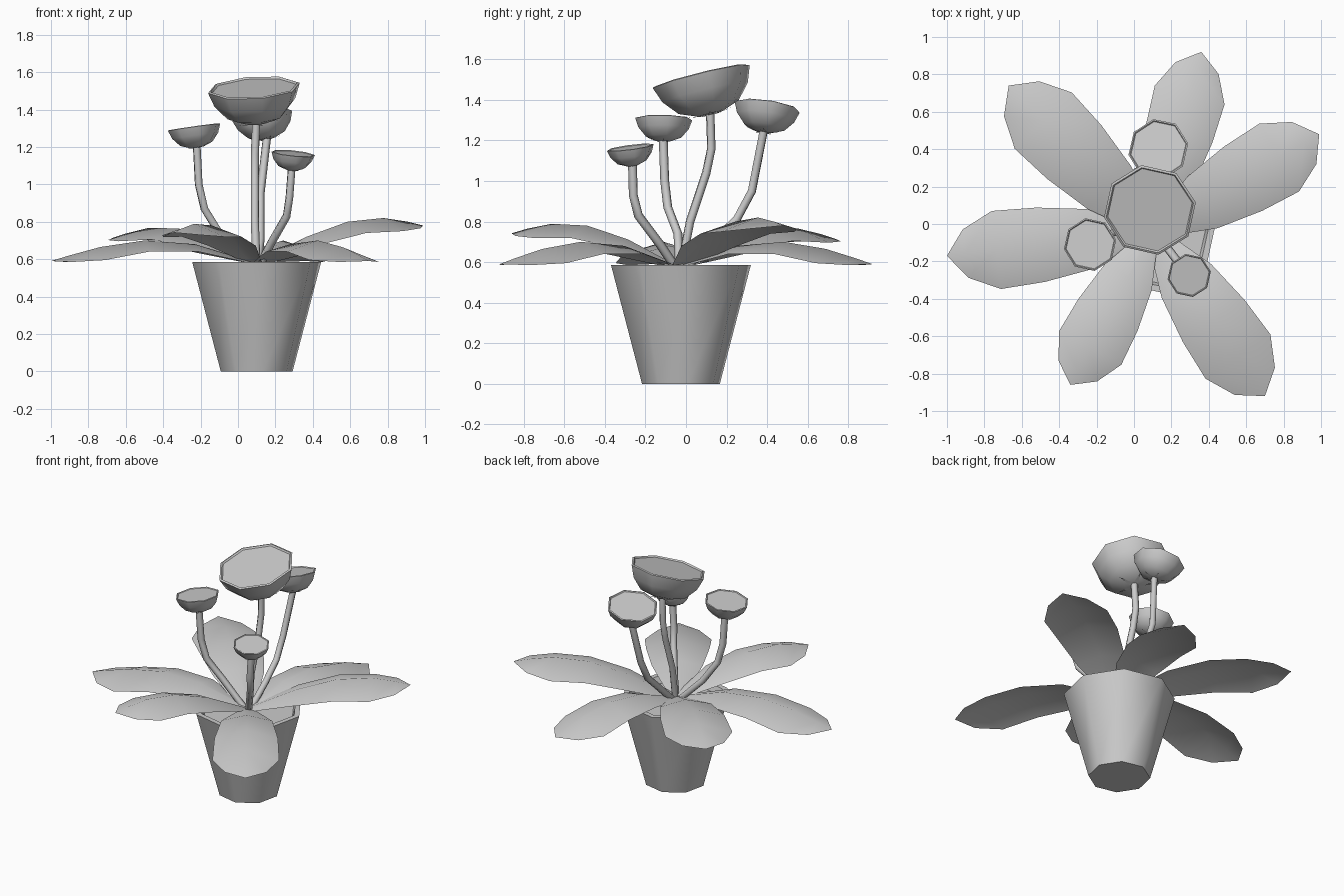
import bpy, math
from mathutils import Vector

if "Cube" in bpy.data.objects:
    bpy.data.objects.remove(bpy.data.objects["Cube"])

grey = bpy.data.materials.new("plain grey")
grey.use_nodes = True
COLOUR = (0.6, 0.6, 0.6, 1)
grey.diffuse_color = COLOUR
grey.node_tree.nodes["Principled BSDF"].inputs["Base Color"].default_value = COLOUR


def build(name, verts, faces, angle=50):
    mesh = bpy.data.meshes.new(name)
    mesh.from_pydata([tuple(v) for v in verts], [], faces)
    mesh.materials.append(grey)
    obj = bpy.data.objects.new(name, mesh)
    bpy.context.collection.objects.link(obj)
    bpy.ops.object.select_all(action='DESELECT')
    obj.select_set(True)
    bpy.context.view_layer.objects.active = obj
    bpy.ops.object.shade_smooth_by_angle(angle=math.radians(angle))
    return obj


def lathe(name, profile, centre, normal=(0, 0, 1), sides=8, turn=10):
    """Turn (radius, height) pairs about an axis and cap both ends."""
    spin = Vector((0, 0, 1)).rotation_difference(Vector(normal))
    verts, faces = [], []
    for r, h in profile:
        for i in range(sides):
            a = math.tau * i / sides + math.radians(turn)
            p = Vector((r * math.cos(a), r * math.sin(a), h))
            verts.append(spin @ p + Vector(centre))
    for k in range(len(profile) - 1):
        for i in range(sides):
            j = (i + 1) % sides
            a, b = k * sides, (k + 1) * sides
            faces.append((a + i, a + j, b + j, b + i))
    faces.append(tuple(reversed(range(sides))))
    faces.append(tuple(range(len(verts) - sides, len(verts))))
    return build(name, verts, faces)


# Pot with a thin rim and soil floor
lathe("pot", [(.195, 0), (.35, .585), (.315, .585), (.3, .54)], (.1, -.025, 0))

# Leaves: arched sheets with drooping edges
# (fraction of length, half width, edge droop, low height, high height)
ROWS = [(0, .04, .01, .58, .58), (.3, .16, .04, .68, .72), (.545, .2, .06, .7, .8),
        (.76, .21, .07, .665, .82), (.91, .13, .035, .62, .8), (1, 0, 0, .59, .78)]
BASE = Vector((.1, -.04, 0))


def leaf(name, tip, width, lift):
    axis = Vector((*tip, 0)) - BASE
    side = Vector((-axis.y, axis.x, 0)).normalized()
    verts, faces = [], []
    for t, w, droop, low, high in ROWS[:-1]:
        mid = BASE + axis * t + Vector((0, 0, low + lift * (high - low)))
        edge = side * w * width
        drop = Vector((0, 0, droop))
        verts += [mid - edge - drop, mid, mid + edge - drop]
    last = ROWS[-1]
    verts.append(BASE + axis + Vector((0, 0, last[3] + lift * (last[4] - last[3]))))
    for k in range(len(ROWS) - 2):
        for c in range(2):
            a = 3 * k + c
            faces.append((a, a + 3, a + 4, a + 1)[::-1][::-1])
    end = len(verts) - 1
    faces += [(end - 3, end, end - 2), (end - 2, end, end - 1)]
    build(name, verts, faces)


leaf("back_leaf", (.36, .92), .92, 0)
leaf("left_leaf", (.99, .48), 1, 1)
leaf("front_left_leaf", (.7, -.92), 1, 0)
leaf("front_leaf", (-.34, -.86), .9, .8)
leaf("right_leaf", (-1, -.17), 1, 0)
leaf("back_right_leaf", (-.67, .74), 1.02, .65)


# Stems: bent tubes rising from the middle of the pot
def stem(name, points):
    curve = bpy.data.curves.new(name, 'CURVE')
    curve.dimensions = '3D'
    curve.bevel_depth = .022
    curve.bevel_resolution = 1
    line = curve.splines.new('POLY')
    line.points.add(len(points) - 1)
    for p, co in zip(line.points, points):
        p.co = (*co, 1)
    curve.materials.append(grey)
    obj = bpy.data.objects.new(name, curve)
    bpy.context.collection.objects.link(obj)


# Flower heads: faceted bowls on a ring of small sepals
def flower(name, centre, radius, normal, path):
    n = Vector(normal).normalized()
    r = radius
    lathe(name + "_head", [(.25 * r, -.76 * r), (.62 * r, -.62 * r), (.88 * r, -.32 * r),
                           (r, 0), (.95 * r, .02 * r), (.92 * r, -.02 * r)], centre, n)
    base = Vector(centre) - n * .78 * r
    spin = Vector((0, 0, 1)).rotation_difference(n)
    verts, faces = [], []
    for i in range(5):
        a = math.tau * i / 5
        for da, rad, h in ((-.5, .12, 0), (.5, .12, 0), (0, .48, .04)):
            p = Vector((math.cos(a + da) * rad, math.sin(a + da) * rad, h)) * r
            verts.append(base + spin @ p)
        faces.append((3 * i, 3 * i + 2, 3 * i + 1))
    build(name + "_sepals", verts, faces)
    stem(name + "_stem", [(.1, -.03, .54)] + path + [base + n * .04 * r])


flower("tall_flower", (.085, .075, 1.515), .25, (-.07, -.24, .97),
       [(.09, .02, .8), (.09, .1, 1.04), (.09, .125, 1.16)])
flower("back_flower", (.13, .4, 1.365), .165, (-.2, .14, .97),
       [(.12, .13, .7), (.12, .25, .81), (.12, .325, .95)])
flower("right_flower", (-.235, -.11, 1.305), .143, (-.14, .02, 1),
       [(-.1, -.04, .74), (-.18, -.09, .87), (-.21, -.105, 1)])
flower("left_flower", (.295, -.275, 1.165), .118, (.1, -.13, 1),
       [(.18, -.13, .69), (.26, -.235, .83), (.275, -.26, .93)])
